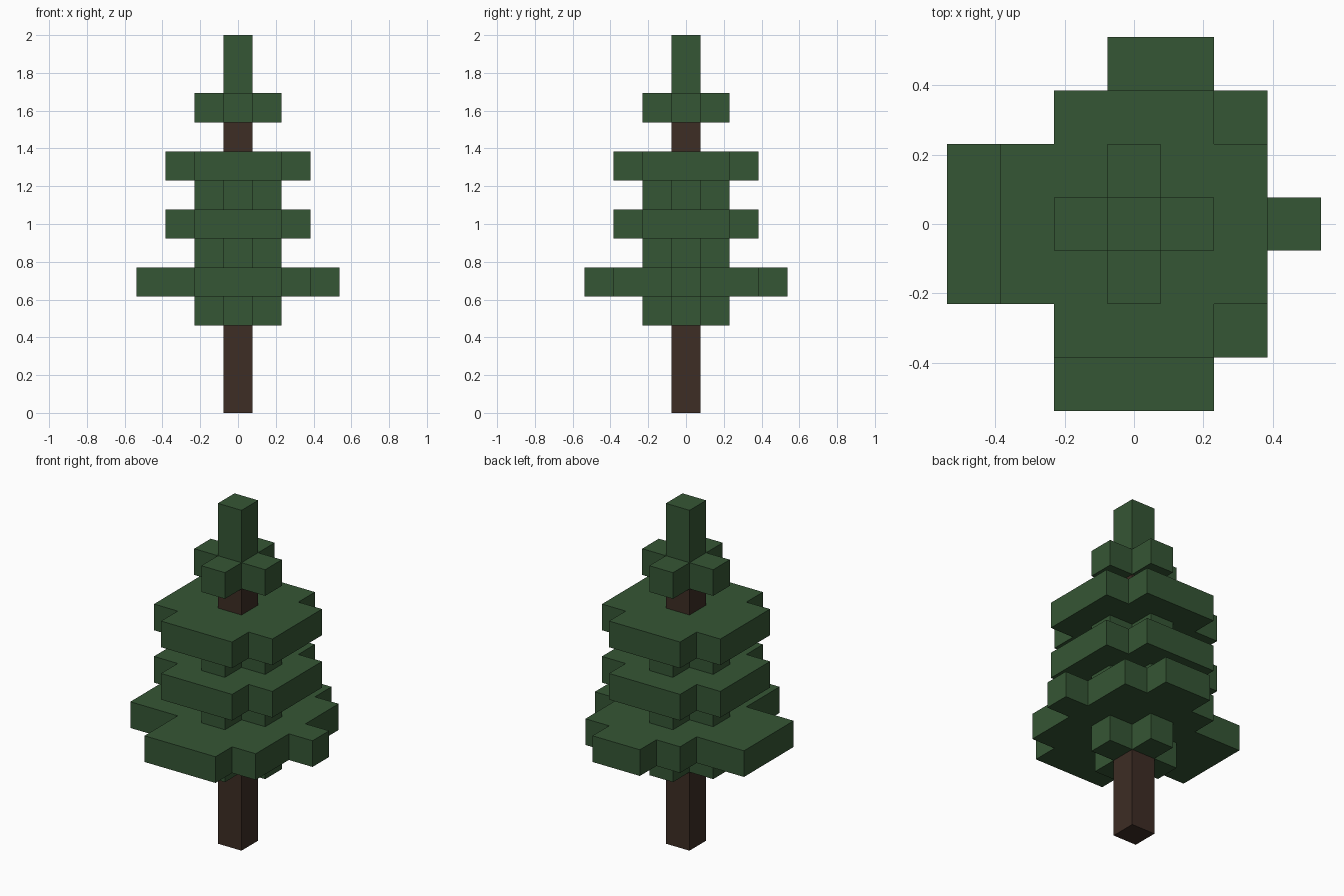
import bpy
import bmesh
from mathutils import Vector

cube = bpy.data.objects.get("Cube")
if cube:
    bpy.data.objects.remove(cube, do_unlink=True)

U = 2 / 13  # one block; the tree is thirteen blocks tall


def make_material(name, rgb):
    mat = bpy.data.materials.new(name)
    mat.use_nodes = True
    color = (*rgb, 1)
    mat.diffuse_color = color
    mat.node_tree.nodes["Principled BSDF"].inputs["Base Color"].default_value = color
    return mat


green = make_material("pine_green", (0.036, 0.093, 0.035))
brown = make_material("bark_brown", (0.047, 0.026, 0.018))


def cross(reach, limit):
    """Square of blocks with its corners cut off."""
    span = range(-reach, reach + 1)
    return {(x, y) for x in span for y in span if abs(x) + abs(y) <= limit}


# Block footprints
post = {(0, 0)}
small = cross(1, 1)
wide = cross(2, 3)
skirt = wide | {(2, 2), (2, -2), (3, 0), (0, 3), (1, 3)}
skirt |= {(i, -3) for i in (-1, 0, 1)} | {(-3, i) for i in (-1, 0, 1)}

# Part name, material, footprint, bottom and top level
parts = [
    ("lower_trunk", brown, post, 0, 3),
    ("bottom_collar", green, small, 3, 4),
    ("skirt_branches", green, skirt, 4, 5),
    ("lower_collar", green, small, 5, 6),
    ("middle_branches", green, wide, 6, 7),
    ("upper_collar", green, small, 7, 8),
    ("upper_branches", green, wide, 8, 9),
    ("upper_trunk", brown, post, 9, 10),
    ("crown_branches", green, small, 10, 11),
    ("tree_tip", green, post, 11, 13),
]


def cells(footprint, low, high):
    return {(x, y, z) for x, y in footprint for z in range(low, high)}


filled = set().union(*(cells(*p[2:]) for p in parts))


def build_part(name, mat, footprint, low, high):
    """Make only the block sides that are open to the air."""
    bm = bmesh.new()
    for cell in cells(footprint, low, high):
        center = Vector(cell) + Vector((0, 0, 0.5))
        for axis in range(3):
            for sign in (-1, 1):
                normal = Vector((0, 0, 0))
                normal[axis] = sign
                if tuple(int(c + n) for c, n in zip(cell, normal)) in filled:
                    continue
                a = Vector((0, 0, 0))
                a[(axis + 1) % 3] = 0.5
                b = normal.cross(a)
                mid = center + normal / 2
                corners = (mid - a - b, mid + a - b, mid + a + b, mid - a + b)
                bm.faces.new([bm.verts.new(p * U) for p in corners])
    bmesh.ops.remove_doubles(bm, verts=bm.verts, dist=0.001)
    mesh = bpy.data.meshes.new(name)
    bm.to_mesh(mesh)
    bm.free()
    mesh.materials.append(mat)
    bpy.context.collection.objects.link(bpy.data.objects.new(name, mesh))


for part in parts:
    build_part(*part)
